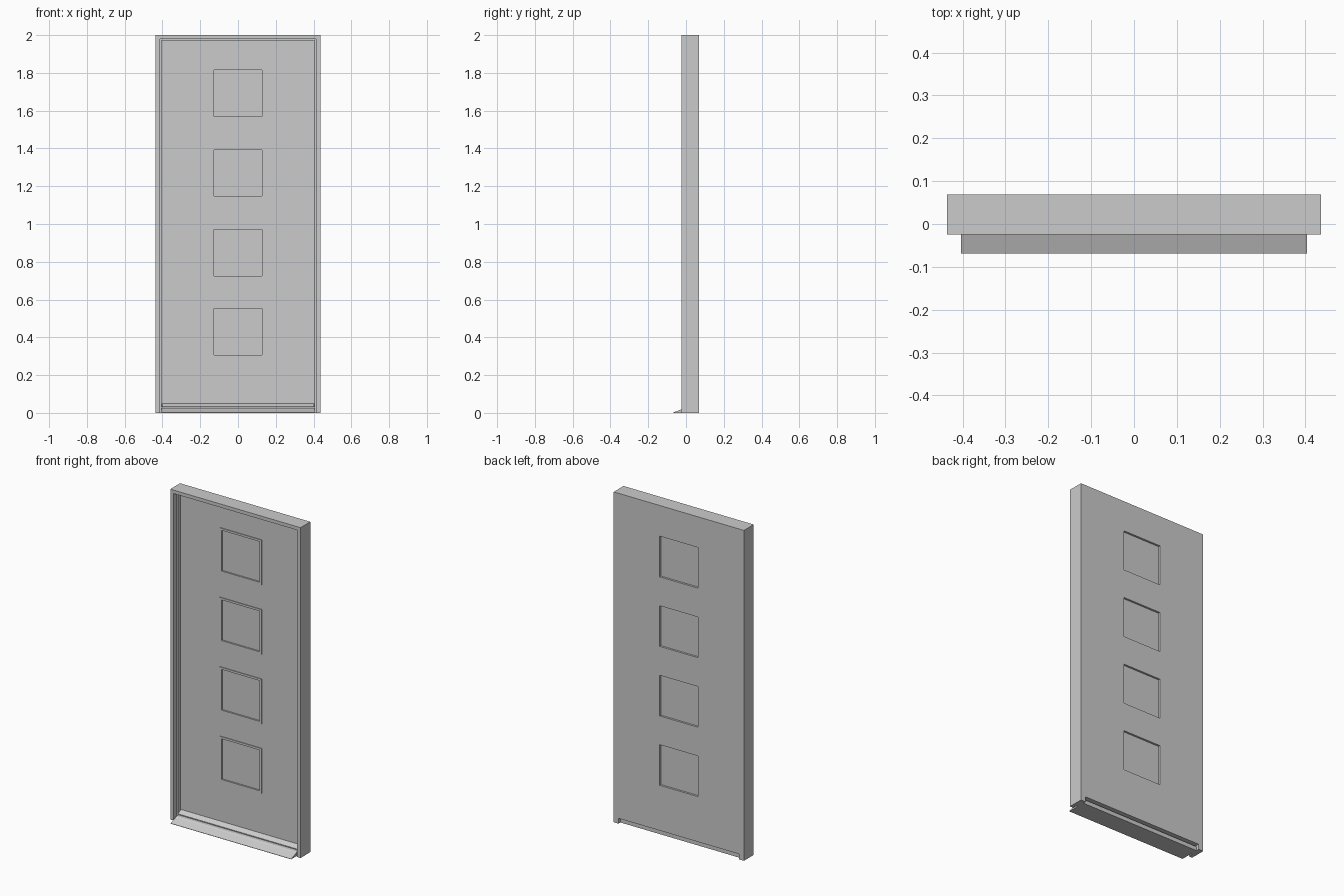
import bpy, bmesh
from mathutils import Vector

if "Cube" in bpy.data.objects:
    bpy.data.objects.remove(bpy.data.objects["Cube"])

BACK = 0.0685          # rear plane shared by frame and door
DOOR_FRONT = 0.028
WINDOWS = [(0.293, 0.565), (0.713, 0.985), (1.134, 1.406), (1.555, 1.827)]
HALF_W = 0.141


def finish(name, bm):
    bmesh.ops.recalc_face_normals(bm, faces=bm.faces)
    mesh = bpy.data.meshes.new(name)
    bm.to_mesh(mesh)
    bm.free()
    obj = bpy.data.objects.new(name, mesh)
    bpy.context.collection.objects.link(obj)
    return obj


def extrude(bm, faces, direction):
    result = bmesh.ops.extrude_face_region(bm, geom=faces)
    moved = [g for g in result["geom"] if isinstance(g, bmesh.types.BMVert)]
    bmesh.ops.translate(bm, verts=moved, vec=Vector(direction))


def prism(name, points, direction):
    bm = bmesh.new()
    face = bm.faces.new([bm.verts.new(p) for p in points])
    extrude(bm, [face], direction)
    return finish(name, bm)


def plate(name, xs, zs, y0, y1, is_open):
    """Slab made from grid cells, leaving out the open ones."""
    bm = bmesh.new()
    verts = [[bm.verts.new((x, y0, z)) for z in zs] for x in xs]
    for i in range(len(xs) - 1):
        for j in range(len(zs) - 1):
            if not is_open(i, j):
                bm.faces.new((verts[i][j], verts[i + 1][j],
                              verts[i + 1][j + 1], verts[i][j + 1]))
    bmesh.ops.delete(bm, geom=[v for v in bm.verts if not v.link_faces],
                     context='VERTS')
    extrude(bm, list(bm.faces), (0, y1 - y0, 0))
    return finish(name, bm)


def arch(name, outer, inner, top, under, y0, y1):
    """Two uprights joined by a head."""
    pts = [(-outer, 0), (-outer, top), (outer, top), (outer, 0),
           (inner, 0), (inner, under), (-inner, under), (-inner, 0)]
    return prism(name, [(x, y0, z) for x, z in pts], (0, y1 - y0, 0))


def bar(name, half, profile):
    """Profile in y, z run across the doorway."""
    return prism(name, [(-half, y, z) for y, z in profile], (2 * half, 0, 0))


# Frame with its stepped inner stop
arch("door_frame", 0.436, 0.414, 2.0, 1.979, -0.025, BACK)
arch("frame_stop", 0.414, 0.404, 1.979, 1.971, 0.002, BACK)

# Door leaf with four window openings
levels = [0.032] + [z for w in WINDOWS for z in w] + [1.971]
plate("door_leaf", [-0.404, -HALF_W, HALF_W, 0.404], levels,
      DOOR_FRONT, BACK, lambda i, j: i == 1 and j % 2 == 1)

# Window trims and panes
T = 0.013
for n, (z0, z1) in enumerate(WINDOWS, 1):
    plate(f"window_trim_{n}", [-HALF_W, -HALF_W + T, HALF_W - T, HALF_W],
          [z0, z0 + T, z1 - T, z1], DOOR_FRONT - 0.004, BACK,
          lambda i, j: i == 1 and j == 1)
    plate(f"window_pane_{n}", [-HALF_W + T, HALF_W - T], [z0 + T, z1 - T],
          DOOR_FRONT + 0.006, BACK - 0.012, lambda i, j: False)

# Threshold with sloping nose, and weather bar at the foot of the leaf
bar("threshold", 0.404, [(-0.0685, 0), (-0.0685, 0.002), (-0.022, 0.019),
                         (-0.012, 0.025), (0.05, 0.025), (0.05, 0)])
bar("weather_bar", 0.402, [(DOOR_FRONT, 0.05), (0.0, 0.034), (0.0, 0.029),
                           (DOOR_FRONT, 0.029)])
